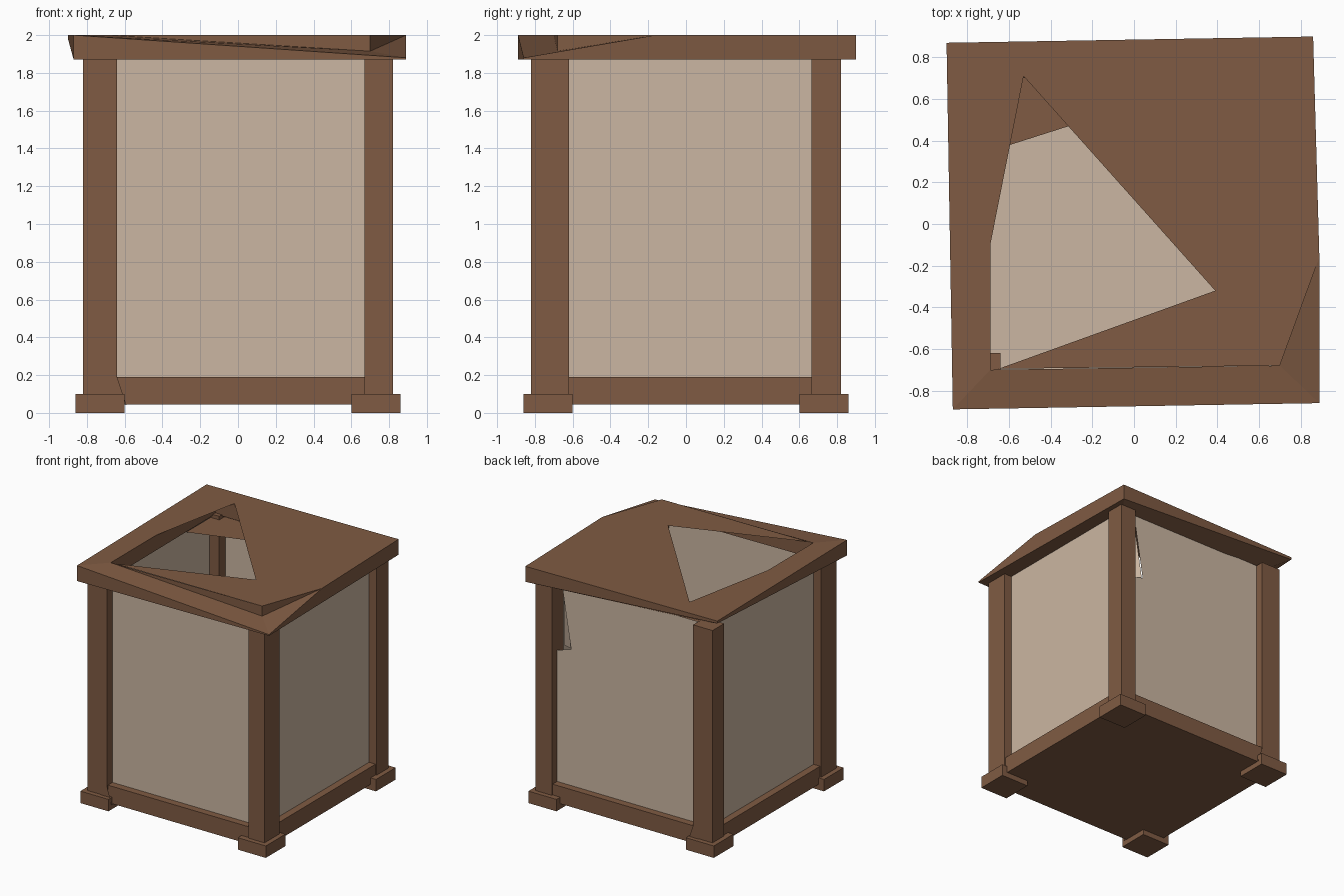
import bpy, bmesh
from mathutils import Vector

if "Cube" in bpy.data.objects:
    bpy.data.objects.remove(bpy.data.objects["Cube"], do_unlink=True)


def material(name, rgb):
    m = bpy.data.materials.new(name)
    m.use_nodes = True
    m.diffuse_color = (*rgb, 1)
    m.node_tree.nodes["Principled BSDF"].inputs["Base Color"].default_value = (*rgb, 1)
    return m


WOOD = material("brown wood", (0.215, 0.105, 0.056))
PAPER = material("cream paper", (0.60, 0.47, 0.36))


def finish(name, bm, mat):
    mesh = bpy.data.meshes.new(name)
    bm.to_mesh(mesh)
    bm.free()
    obj = bpy.data.objects.new(name, mesh)
    bpy.context.collection.objects.link(obj)
    mesh.materials.append(mat)
    return obj


def box(name, lo, hi, mat):
    bm = bmesh.new()
    bmesh.ops.create_cube(bm, size=1)
    lo, hi = Vector(lo), Vector(hi)
    for v in bm.verts:
        v.co = (lo + hi) / 2 + v.co * (hi - lo)
    return finish(name, bm, mat)


def polygons(name, faces, mat):
    bm = bmesh.new()
    for pts in faces:
        bm.faces.new([bm.verts.new(p) for p in pts])
    bmesh.ops.remove_doubles(bm, verts=bm.verts[:], dist=0.001)
    return finish(name, bm, mat)


# Corner posts and feet
for sx, side in ((-1, "right"), (1, "left")):
    for sy, end in ((-1, "front"), (1, "back")):
        xs = (-0.82, -0.64) if sx < 0 else (0.67, 0.82)
        ys = (-0.82, -0.62) if sy < 0 else (0.665, 0.82)
        box(f"{end}_{side}_post", (xs[0], ys[0], 0.06), (xs[1], ys[1], 1.88), WOOD)
        xf = sorted((sx * 0.6, sx * 0.86))
        yf = sorted((sy * 0.6, sy * 0.86))
        box(f"{end}_{side}_foot", (xf[0], yf[0], 0), (xf[1], yf[1], 0.1), WOOD)

# Gussets between the front right and back right post feet and the sill
for sy, end in ((-1, "front"), (1, "back")):
    y = sy * 0.825
    polygons(f"{end}_gusset", [[(-0.64, y, 0.19), (-0.7, y, 0.09), (-0.59, y, 0.04)]], WOOD)

# Base: floor with sills around it
box("floor", (-0.79, -0.79, 0.045), (0.79, 0.79, 0.17), WOOD)
for s, end in ((-1, "front"), (1, "back")):
    box(f"{end}_sill", (-0.8, min(s * 0.74, s * 0.81), 0.045),
        (0.8, max(s * 0.74, s * 0.81), 0.19), WOOD)
for s, side in ((-1, "right"), (1, "left")):
    box(f"{side}_sill", (min(s * 0.74, s * 0.81), -0.8, 0.045),
        (max(s * 0.74, s * 0.81), 0.8, 0.19), WOOD)

# Paper panes, the back one torn at an upper corner
W, LOW, HIGH = 0.75, 0.18, 1.88
box("front_pane", (-W, -W, LOW), (W, 0.02 - W, HIGH), PAPER)
box("right_pane", (-W, -W, LOW), (0.02 - W, W, HIGH), PAPER)
box("left_pane", (W - 0.02, -W, LOW), (W, W, HIGH), PAPER)
box("inner_floor", (-W, -W, 0.165), (W, W, 0.188), PAPER)
torn = [(-W, W, LOW), (W, W, LOW), (W, W, 1.27), (0.54, W, 1.33), (0.63, W, HIGH), (-W, W, HIGH)]
polygons("back_pane", [torn], PAPER)
polygons("torn_flap", [[(0.54, W - 0.01, 1.33), (0.67, 0.66, 1.3),
                        (0.67, 0.66, HIGH), (0.63, W - 0.01, HIGH)]], PAPER)

# Roof: outer corners (two of them warped), inner rim and broken top sheet
T, U = 2.0, 1.87
corners = [(-0.87, -0.89), (0.89, -0.86), (0.86, 0.9), (-0.9, 0.87)]
low = [(*c, z) for c, z in zip(corners, (U, U, U, 1.98))]
top = [(*c, z) for c, z in zip(corners, (T, 1.88, T, T))]
rise = (0.89, -0.16, T)
q, p = (-0.69, -0.70), (0.70, -0.68)
inner = [q, p, (0.7, 0.7), (-0.7, 0.7)]
dip = (*p, 1.915)

sides = [[low[i], low[(i + 1) % 4], top[(i + 1) % 4], top[i]] for i in range(4)]
sides[1].insert(3, rise)
under = [[low[i], (*inner[i], U), (*inner[(i + 1) % 4], U), low[(i + 1) % 4]] for i in range(4)]
rim = [[(*inner[i], U), (*inner[(i + 1) % 4], U), (*inner[(i + 1) % 4], T), (*inner[i], T)]
       for i in range(4)]
slope = [[top[0], top[1], dip, (*q, T)], [top[1], rise, dip], [dip, rise, (*p, T)]]
polygons("roof_rim", sides + under + rim + slope, WOOD)

hole = [q, (-0.69, -0.1), (-0.53, 0.71), (0.39, -0.32), (-0.65, -0.695)]
sheet = [top[0]] + [(*h, T) for h in hole] + [(*p, T), rise, top[2], top[3]]
polygons("roof_sheet", [sheet], WOOD)

# Remaining piece of the ceiling under the hole
polygons("ceiling_piece", [[(-0.72, 0.34, U - 0.02), (-0.25, 0.49, U - 0.02),
                            (0.5, 0.74, U - 0.02), (-0.72, 0.74, U - 0.02)]], WOOD)
